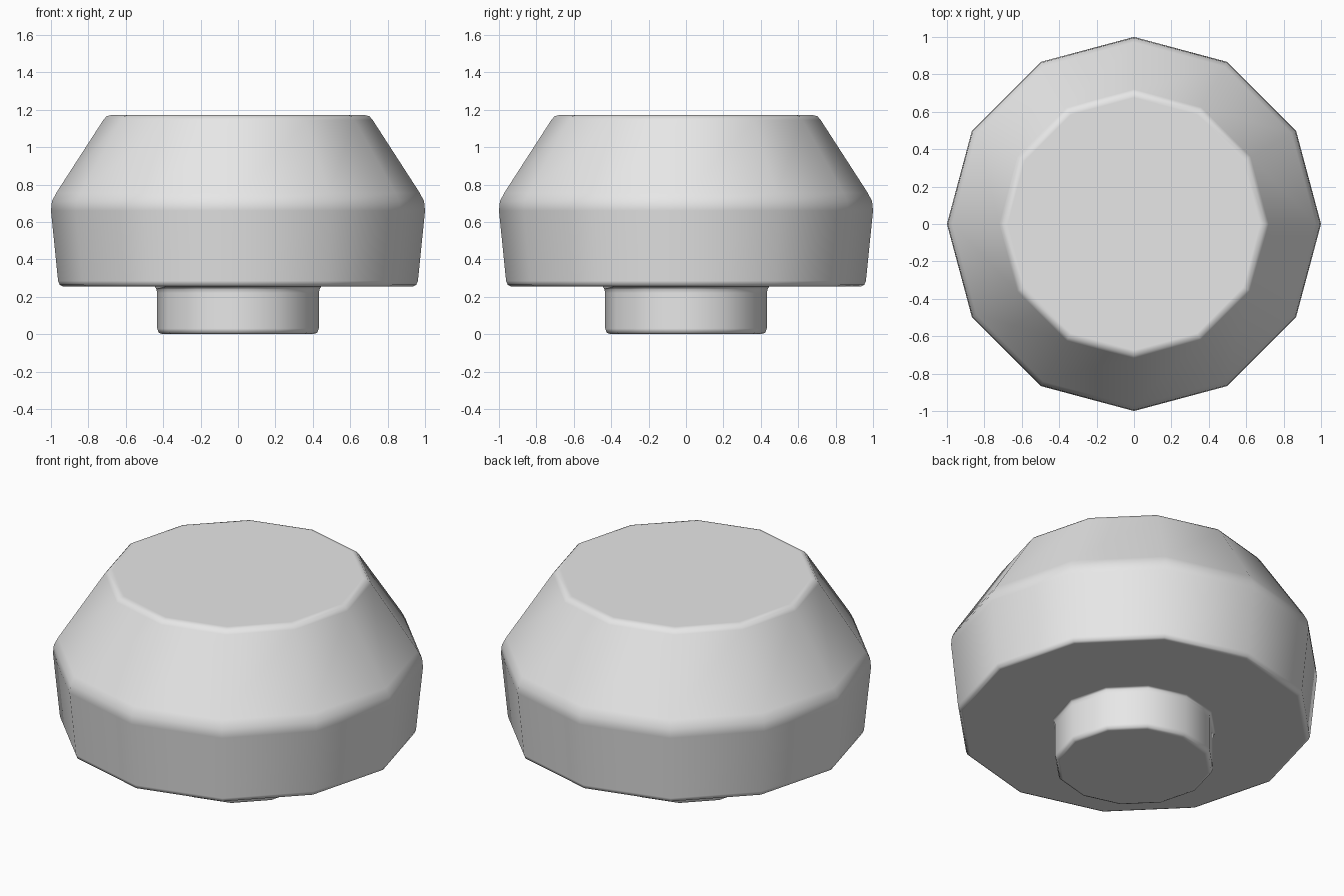
import bpy
import bmesh
from math import cos, sin, tau

cube = bpy.data.objects.get("Cube")
if cube:
    bpy.data.objects.remove(cube, do_unlink=True)

SIDES = 12

grey = bpy.data.materials.new("plain_grey")
grey.use_nodes = True
grey.diffuse_color = (0.8, 0.8, 0.8, 1)
grey.node_tree.nodes["Principled BSDF"].inputs["Base Color"].default_value = (0.8, 0.8, 0.8, 1)


def lathe(name, profile):
    """Turn a (radius, height) profile into a capped twelve-sided solid."""
    bm = bmesh.new()
    rings = [[bm.verts.new((r * cos(tau * i / SIDES), r * sin(tau * i / SIDES), z))
              for i in range(SIDES)] for r, z in profile]
    for low, high in zip(rings, rings[1:]):
        for i in range(SIDES):
            j = (i + 1) % SIDES
            bm.faces.new((low[i], low[j], high[j], high[i]))
    bm.faces.new(rings[0][::-1])
    bm.faces.new(rings[-1])
    mesh = bpy.data.meshes.new(name)
    bm.to_mesh(mesh)
    bm.free()
    mesh.materials.append(grey)
    mesh.shade_smooth()
    obj = bpy.data.objects.new(name, mesh)
    bpy.context.collection.objects.link(obj)
    # Keep broad faces flat and let the narrow bevels carry the rounding
    weighted = obj.modifiers.new("weighted_normals", 'WEIGHTED_NORMAL')
    weighted.weight = 100
    return obj


# Stem, knob skirt, shoulder and flat top, in one turned shape
lathe("knob", [
    (0.405, 0.0), (0.424, 0.008), (0.432, 0.03),      # rounded foot
    (0.432, 0.22), (0.436, 0.24), (0.445, 0.255),     # stem and flare
    (0.935, 0.255), (0.953, 0.263), (0.962, 0.285),   # lower rim
    (1.0, 0.66), (0.995, 0.71), (0.972, 0.755),       # shoulder
    (0.72, 1.145), (0.703, 1.165), (0.675, 1.172),    # top rim
])
